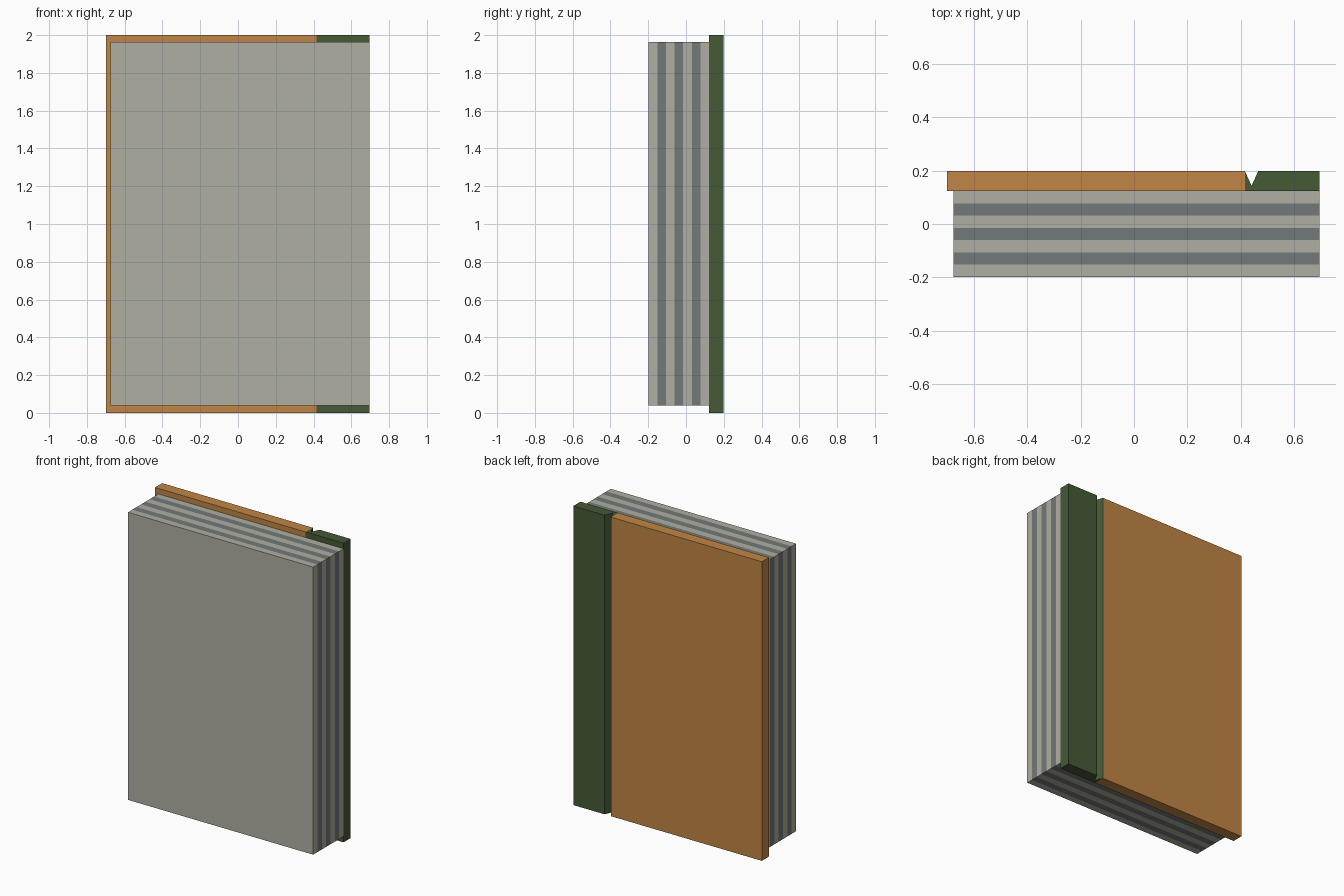
import bpy, bmesh

if "Cube" in bpy.data.objects:
    bpy.data.objects.remove(bpy.data.objects["Cube"])


def material(name, rgb):
    m = bpy.data.materials.new(name)
    m.diffuse_color = (*rgb, 1)
    m.use_nodes = True
    m.node_tree.nodes["Principled BSDF"].inputs["Base Color"].default_value = m.diffuse_color
    return m


def prism(name, profile, z0, z1, mats):
    """Extrude an (x, y) outline from z0 to z1."""
    bm = bmesh.new()
    base = bm.faces.new([bm.verts.new((x, y, z0)) for x, y in profile])
    out = bmesh.ops.extrude_face_region(bm, geom=[base], use_keep_orig=True)
    top = [v for v in out["geom"] if isinstance(v, bmesh.types.BMVert)]
    bmesh.ops.translate(bm, verts=top, vec=(0, 0, z1 - z0))
    bmesh.ops.recalc_face_normals(bm, faces=bm.faces)
    mesh = bpy.data.meshes.new(name)
    bm.to_mesh(mesh)
    bm.free()
    for m in mats:
        mesh.materials.append(m)
    obj = bpy.data.objects.new(name, mesh)
    bpy.context.collection.objects.link(obj)
    return obj


def rect(x0, x1, y0, y1):
    return [(x0, y0), (x1, y0), (x1, y1), (x0, y1)]


orange = material("cover_orange", (0.53, 0.24, 0.06))
green = material("spine_green", (0.06, 0.10, 0.037))
light = material("page_light", (0.43, 0.43, 0.36))
dark = material("page_dark", (0.17, 0.19, 0.19))

FRONT, JOIN, BACK = -0.198, 0.123, 0.198

# Back cover board
prism("cover_board", rect(-0.70, 0.415, JOIN, BACK), 0, 2, [orange])

# Spine strip with a V-shaped hinge groove
prism("spine_strip", [(0.415, JOIN), (0.695, JOIN), (0.695, BACK),
                      (0.465, BACK), (0.44, 0.143), (0.415, BACK)], 0, 2, [green])

# Page block, sliced into seven alternating bands
pages = prism("page_block", rect(-0.675, 0.695, FRONT, JOIN), 0.04, 1.963, [light, dark])
bands = 7
step = (JOIN - FRONT) / bands
bm = bmesh.new()
bm.from_mesh(pages.data)
for i in range(1, bands):
    bmesh.ops.bisect_plane(bm, geom=bm.verts[:] + bm.edges[:] + bm.faces[:],
                           plane_co=(0, FRONT + i * step, 0), plane_no=(0, 1, 0))
for f in bm.faces:
    if abs(f.normal.y) < 0.5:
        f.material_index = int((f.calc_center_median().y - FRONT) / step) % 2
bm.to_mesh(pages.data)
bm.free()
